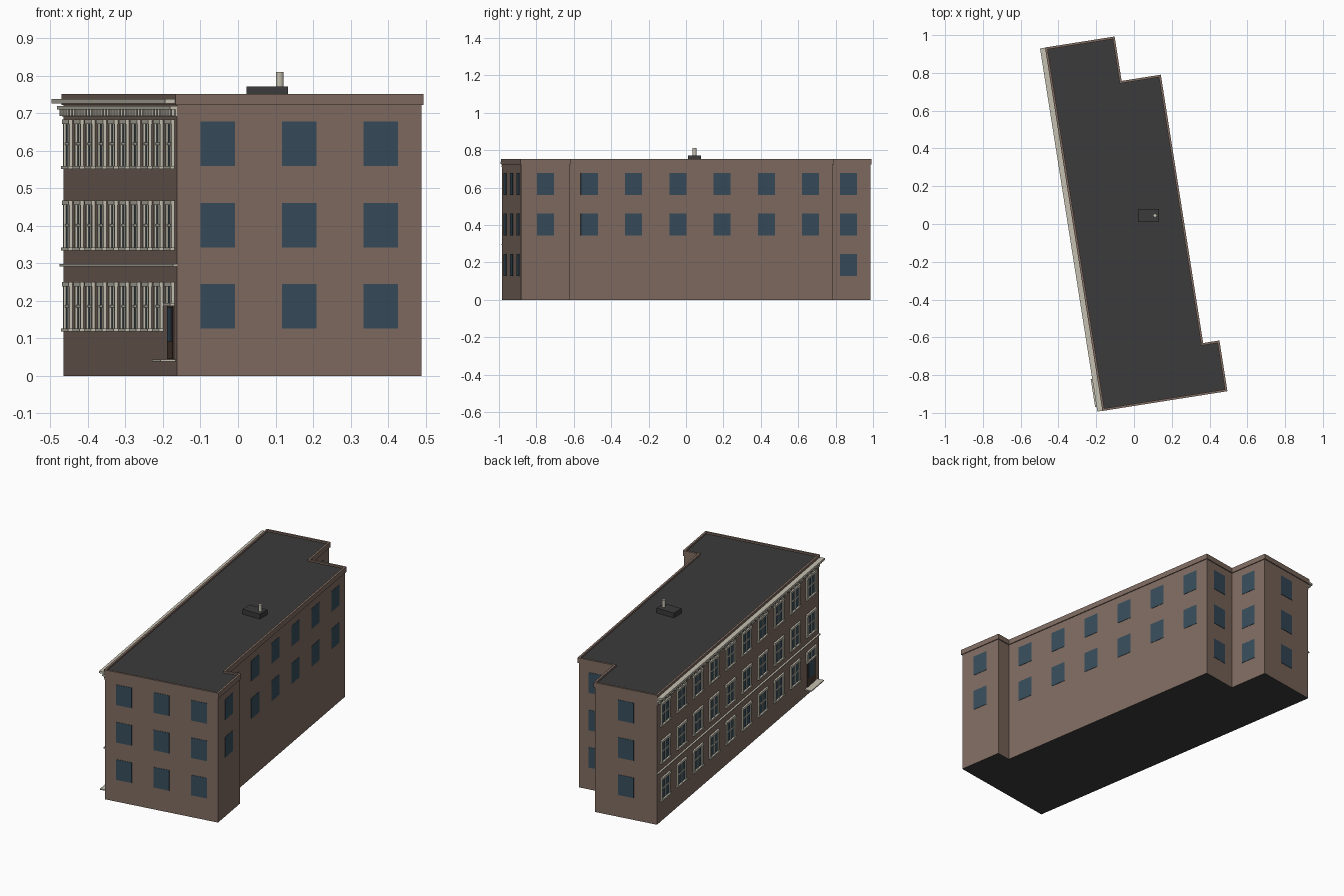
import bpy, bmesh, math
from mathutils import Matrix, Vector

if "Cube" in bpy.data.objects:
    bpy.data.objects.remove(bpy.data.objects["Cube"])

# Building frame: a = across (+a right), b = along (+b to the back), turned on the site
PLACE = Matrix.Translation((-0.163, -0.984, 0)) @ Matrix.Rotation(0.1566, 4, 'Z')

def material(name, rgb):
    m = bpy.data.materials.new(name)
    m.diffuse_color = (*rgb, 1)
    m.use_nodes = True
    m.node_tree.nodes["Principled BSDF"].inputs["Base Color"].default_value = m.diffuse_color
    return m

BRICK = material("brown_brick", (0.215, 0.150, 0.120))
ROOF = material("dark_roof", (0.043, 0.043, 0.043))
GLASS = material("blue_glass", (0.038, 0.073, 0.105))
TRIM = material("cream_trim", (0.56, 0.53, 0.44))
DOOR = material("dark_wood", (0.07, 0.045, 0.035))

def finish(name, bm, mats, place=PLACE):
    bmesh.ops.recalc_face_normals(bm, faces=bm.faces)
    me = bpy.data.meshes.new(name)
    bm.to_mesh(me)
    bm.free()
    for m in mats:
        me.materials.append(m)
    ob = bpy.data.objects.new(name, me)
    ob.matrix_world = place
    bpy.context.collection.objects.link(ob)
    return ob

def boxes(name, items, mat, place=PLACE):
    """One object from boxes given as (a0, a1, b0, b1, z0, z1)."""
    bm = bmesh.new()
    for a0, a1, b0, b1, z0, z1 in items:
        m = (Matrix.Translation(((a0 + a1) / 2, (b0 + b1) / 2, (z0 + z1) / 2))
             @ Matrix.Diagonal((a1 - a0, b1 - b0, z1 - z0, 1)))
        bmesh.ops.create_cube(bm, size=1, matrix=m)
    return finish(name, bm, [mat], place)

# Footprint, counter-clockwise from the front left corner
L = 1.938
FOOT = [Vector(p) for p in ((0, 0), (0.66, 0), (0.66, 0.262), (0.573, 0.262),
                            (0.573, 1.70), (0.363, 1.70), (0.363, L), (0, L))]
N = len(FOOT)

def normal(i):
    d = (FOOT[(i + 1) % N] - FOOT[i % N]).normalized()
    return Vector((d.y, -d.x))

def offset(dist):
    return [FOOT[i] + (normal(i - 1) + normal(i)) * dist for i in range(N)]

# Walls with roof deck and underside
bm = bmesh.new()
base = bm.faces.new([bm.verts.new((p.x, p.y, 0)) for p in FOOT])
ext = bmesh.ops.extrude_face_region(bm, geom=[base], use_keep_orig=True)
for v in [g for g in ext["geom"] if isinstance(g, bmesh.types.BMVert)]:
    v.co.z = 0.743
bm.normal_update()
for f in bm.faces:
    f.material_index = 1 if abs(f.normal.z) > 0.5 else 0
finish("walls_and_roof", bm, [BRICK, ROOF])

# Parapet ring
bm = bmesh.new()
rings = [[bm.verts.new((p.x, p.y, z)) for p in offset(d)]
         for d, z in ((0.005, 0.722), (0.005, 0.752), (-0.007, 0.752), (-0.007, 0.722))]
for k in range(4):
    r, s = rings[k], rings[(k + 1) % 4]
    for i in range(N):
        j = (i + 1) % N
        bm.faces.new((r[i], r[j], s[j], s[i]))
finish("parapet", bm, [BRICK])

# Plain windows: (wall edge, bays, lowest floor)
FLOORS = (0.127, 0.343, 0.560)
WIN_W, WIN_H = 0.092, 0.118
panes = []
for edge, bays, first in ((0, 3, 0), (1, 1, 1), (3, 6, 1), (4, 1, 0), (5, 1, 0), (6, 1, 0)):
    p, q = FOOT[edge], FOOT[(edge + 1) % N]
    d, n = (q - p).normalized(), normal(edge)
    for k in range(bays):
        c = p.lerp(q, (k + 0.5) / bays)
        u, v = c - d * WIN_W / 2 - n * 0.002, c + d * WIN_W / 2 + n * 0.002
        for z in FLOORS[first:]:
            panes.append((min(u.x, v.x), max(u.x, v.x), min(u.y, v.y), max(u.y, v.y), z, z + WIN_H))
boxes("plain_windows", panes, GLASS)

# Street facade: ten framed windows per floor, the front ground bay is the door
glass, frames = [], []
BAYS = 10
HALF = 0.048
for k in range(BAYS):
    c = L * (k + 0.5) / BAYS
    for f, z in enumerate(FLOORS):
        top = z + WIN_H
        if f == 0 and k == 0:
            z = 0.195
        mid = (z + top) / 2
        glass.append((-0.002, 0.001, c - HALF, c + HALF, z, top))
        for s in (-1, 1):
            e = c + s * HALF
            frames.append((-0.008, 0, e - 0.007, e + 0.007, z, top))          # jamb
        frames.append((-0.010, 0, c - 0.057, c + 0.057, top - 0.006, top + 0.006))  # lintel
        frames.append((-0.012, 0, c - 0.060, c + 0.060, z - 0.008, z))         # sill
        frames.append((-0.005, 0, c - 0.004, c + 0.004, z, top))               # mullion
        if z != 0.195:
            frames.append((-0.005, 0, c - HALF, c + HALF, mid - 0.003, mid + 0.003))
boxes("street_window_glass", glass, GLASS)
boxes("street_window_frames", frames, TRIM)

# Door with glass panel, and doorstep
dc = L * 0.5 / BAYS
boxes("door", [(-0.004, 0.001, dc - 0.048, dc + 0.048, 0.045, 0.187)], DOOR)
boxes("door_glass", [(-0.006, -0.003, dc - 0.034, dc + 0.034, 0.092, 0.183)], GLASS)
boxes("doorstep", [(-0.040, 0, dc - 0.075, dc + 0.075, 0.038, 0.044)], TRIM)

# String course, frieze with dentils, and cornice
boxes("string_course", [(-0.010, 0, 0, L, 0.292, 0.298)], TRIM)
boxes("frieze", [(-0.004, 0, 0, L, 0.691, 0.712)], TRIM)
boxes("dentils", [(-0.012, 0, b - 0.013, b + 0.013, 0.693, 0.710)
                  for b in (L * (k + 0.5) / 40 for k in range(40))], TRIM)
boxes("cornice", [(-0.018, 0, 0, L, 0.710, 0.719),
                  (-0.032, 0, -0.004, L + 0.004, 0.726, 0.738)], TRIM)

# Rooftop unit and vent pipe, square to the world axes
boxes("roof_unit", [(0.022, 0.133, 0.010, 0.080, 0.735, 0.771)], ROOF, Matrix())
bm = bmesh.new()
bmesh.ops.create_cone(bm, cap_ends=True, segments=12, radius1=0.010, radius2=0.010, depth=0.045,
                      matrix=Matrix.Translation((0.111, 0.045, 0.788)))
finish("vent_pipe", bm, [TRIM], Matrix())
